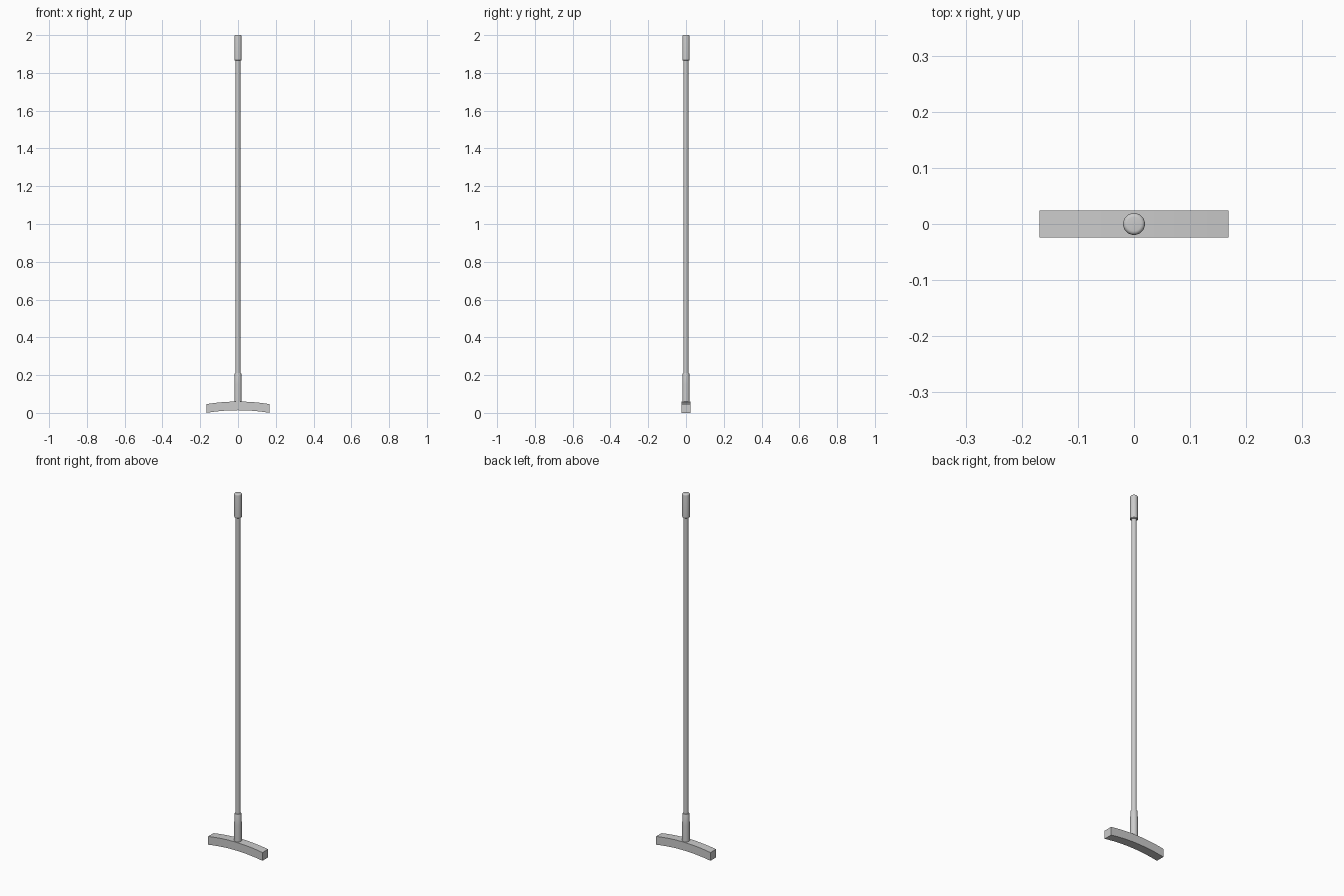
import bpy, bmesh, math

if "Cube" in bpy.data.objects:
    bpy.data.objects.remove(bpy.data.objects["Cube"])


def finish(name, bm, angle=35):
    bmesh.ops.recalc_face_normals(bm, faces=bm.faces[:])
    me = bpy.data.meshes.new(name)
    bm.to_mesh(me)
    bm.free()
    ob = bpy.data.objects.new(name, me)
    bpy.context.collection.objects.link(ob)
    bpy.ops.object.select_all(action='DESELECT')
    ob.select_set(True)
    bpy.context.view_layer.objects.active = ob
    bpy.ops.object.shade_smooth_by_angle(angle=math.radians(angle))
    return ob


def lathe(name, profile, n=32):
    """Capped turned solid from (radius, z) points, bottom to top."""
    bm = bmesh.new()
    rings = [[bm.verts.new((r * math.cos(math.tau * i / n),
                            r * math.sin(math.tau * i / n), z))
              for i in range(n)] for r, z in profile]
    for a, b in zip(rings, rings[1:]):
        for i in range(n):
            j = (i + 1) % n
            bm.faces.new((a[i], a[j], b[j], b[i]))
    bm.faces.new(rings[0][::-1])
    bm.faces.new(rings[-1])
    return finish(name, bm)


# Arched rectangular head: a bar section swept along a shallow arc
HALF, DEPTH, HEIGHT, SAG, STEPS = 0.168, 0.0245, 0.046, 0.014, 16
R = (HALF ** 2 + SAG ** 2) / (2 * SAG)
bm = bmesh.new()
sections = []
for i in range(STEPS + 1):
    x = -HALF + 2 * HALF * i / STEPS
    z = SAG - R + math.sqrt(R * R - x * x)
    sections.append([bm.verts.new((x, y, z + h)) for y, h in
                     ((-DEPTH, 0), (DEPTH, 0), (DEPTH, HEIGHT), (-DEPTH, HEIGHT))])
for a, b in zip(sections, sections[1:]):
    for k in range(4):
        m = (k + 1) % 4
        bm.faces.new((a[k], a[m], b[m], b[k]))
bm.faces.new(sections[0])
bm.faces.new(sections[-1][::-1])
finish("arched_head", bm)

# Socket joining head and shaft
lathe("socket", [(0.0195, 0.05), (0.0195, 0.15), (0.0175, 0.208), (0.016, 0.212)])

# Long shaft
lathe("shaft", [(0.0132, 0.2), (0.0132, 1.88)])

# Handle cap with rounded top edge
r, c = 0.0195, 0.007
cap = [(0.0165, 1.866), (r, 1.869)]
cap += [(r - c + c * math.cos(t * math.pi / 8), 2 - c + c * math.sin(t * math.pi / 8))
        for t in range(5)]
lathe("handle_cap", cap)
